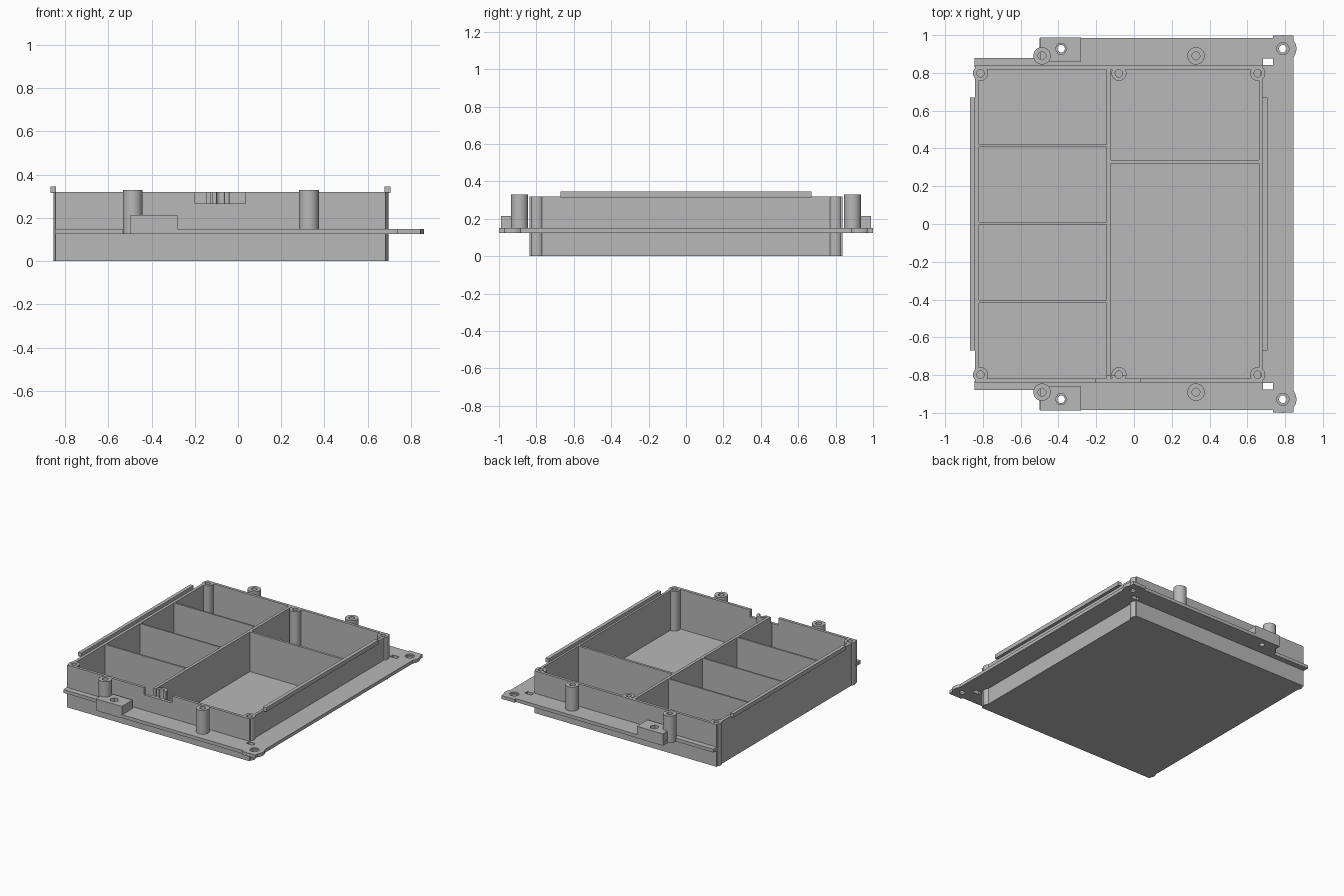
import bpy, bmesh, math

if "Cube" in bpy.data.objects:
    bpy.data.objects.remove(bpy.data.objects["Cube"], do_unlink=True)

grey = bpy.data.materials.new("plain grey")
grey.use_nodes = True
GREY = (0.48, 0.48, 0.48, 1)
grey.diffuse_color = GREY
grey.node_tree.nodes["Principled BSDF"].inputs["Base Color"].default_value = GREY


def prism(name, outline, z0, z1):
    """Extrude a counter-clockwise outline from z0 to z1."""
    bm = bmesh.new()
    face = bm.faces.new([bm.verts.new((x, y, z0)) for x, y in outline])
    top = bmesh.ops.extrude_face_region(bm, geom=[face])["geom"]
    for v in top:
        if isinstance(v, bmesh.types.BMVert):
            v.co.z = z1
    bmesh.ops.recalc_face_normals(bm, faces=bm.faces)
    mesh = bpy.data.meshes.new(name)
    bm.to_mesh(mesh)
    bm.free()
    mesh.materials.append(grey)
    ob = bpy.data.objects.new(name, mesh)
    bpy.context.collection.objects.link(ob)
    return ob


def box(name, x0, x1, y0, y1, z0, z1):
    y0, y1 = min(y0, y1), max(y0, y1)
    return prism(name, [(x0, y0), (x1, y0), (x1, y1), (x0, y1)], z0, z1)


def cyl(name, x, y, r, z0, z1, sides=32):
    turn = [2 * math.pi * i / sides for i in range(sides)]
    return prism(name, [(x + r * math.cos(a), y + r * math.sin(a)) for a in turn], z0, z1)


def combine(target, tools, operation):
    """Apply a boolean with each tool, then discard the tool."""
    bpy.context.view_layer.objects.active = target
    for tool in tools:
        mod = target.modifiers.new("cut", "BOOLEAN")
        mod.operation, mod.solver, mod.object = operation, "EXACT", tool
        bpy.ops.object.modifier_apply(modifier=mod.name)
        bpy.data.objects.remove(tool, do_unlink=True)


# Main dimensions
LEFT, RIGHT, DEPTH, RIM = -0.843, 0.682, 0.838, 0.32
IN_L, IN_R, IN_Y, FLOOR = -0.82, 0.663, 0.817, 0.02
DIV_L, DIV_R = -0.146, -0.124
FL0, FL1 = 0.125, 0.15

# Tray with four small and two large compartments
tray = box("tray", LEFT, RIGHT, -DEPTH, DEPTH, 0, RIM)
pockets = []
for y0, y1 in [(-IN_Y, -0.417), (-0.403, -0.002), (0.01, 0.407), (0.42, IN_Y)]:
    pockets.append(box("pocket", IN_L, DIV_L, y0, y1, FLOOR, 0.5))
for y0, y1 in [(-IN_Y, 0.32), (0.338, IN_Y)]:
    pockets.append(box("pocket", DIV_R, IN_R, y0, y1, FLOOR, 0.5))
combine(tray, pockets, "DIFFERENCE")

# Screw bosses at the corners and the middle of the front and back walls
spots = [(x, s * 0.798) for x in (-0.813, -0.08, 0.655) for s in (-1, 1)]
combine(tray, [cyl("boss", x, y, 0.04, 0, RIM) for x, y in spots], "UNION")
combine(tray, [cyl("hole", x, y, 0.02, 0.12, 0.5, 20) for x, y in spots], "DIFFERENCE")

# Cable notch in the front wall
combine(tray, [box("notch", -0.2, 0.035, -0.9, -0.805, 0.267, 0.5)], "DIFFERENCE")

# Rails along the left and right rims
rails = [box("right_rail", -0.868, -0.841, -0.67, 0.67, 0.315, 0.346),
         box("left_rail", 0.678, 0.706, -0.67, 0.67, 0.315, 0.346)]

# Mounting flange: side strip plus a stepped arm at the front and back
flange = box("flange", 0.67, 0.845, -0.999, 0.999, FL0, FL1)
arms, cuts = [], []
for s in (-1, 1):
    arms += [box("arm", -0.845, 0.70, s * 0.83, s * 0.88, FL0, FL1),
             box("arm", -0.5, 0.75, s * 0.83, s * 0.985, FL0, FL1),
             cyl("lug", 0.788, s * 0.928, 0.072, FL0, FL1)]
    cuts += [box("corner", 0.6, 0.735, s * 0.985, s * 1.1, 0, 0.3),
             box("slot", 0.683, 0.737, s * 0.843, s * 0.875, 0, 0.3),
             cyl("lug_hole", 0.788, s * 0.928, 0.02, 0, 0.3, 20),
             cyl("lug_recess", 0.788, s * 0.928, 0.032, 0.14, 0.3, 24),
             cyl("nut_hole", -0.386, s * 0.928, 0.02, 0, 0.3, 20)]
combine(flange, arms, "UNION")
combine(flange, cuts, "DIFFERENCE")

# Hollow posts and nut blocks on the flange arms
fittings = []
for s, side in ((-1, "front"), (1, "back")):
    for x, place, base in ((-0.487, "right", FL0), (0.328, "left", 0.14)):
        post = cyl(f"{side}_{place}_post", x, s * 0.89, 0.046, base, 0.33)
        combine(post, [cyl("hole", x, s * 0.89, 0.021, 0.2, 0.5, 20)], "DIFFERENCE")
        fittings.append(post)
    block = box(f"{side}_nut_block", -0.498, -0.28, s * 0.86, s * 0.988, FL0, 0.214)
    combine(block, [cyl("hole", -0.386, s * 0.928, 0.02, 0, 0.5, 20),
                    cyl("hexagon", -0.386, s * 0.928, 0.031, 0.18, 0.5, 6)], "DIFFERENCE")
    fittings.append(block)

# Smooth the round walls and keep the edges crisp
for ob in [tray, flange] + rails + fittings:
    bpy.ops.object.select_all(action="DESELECT")
    ob.select_set(True)
    bpy.context.view_layer.objects.active = ob
    bpy.ops.object.shade_smooth_by_angle(angle=math.radians(30))
